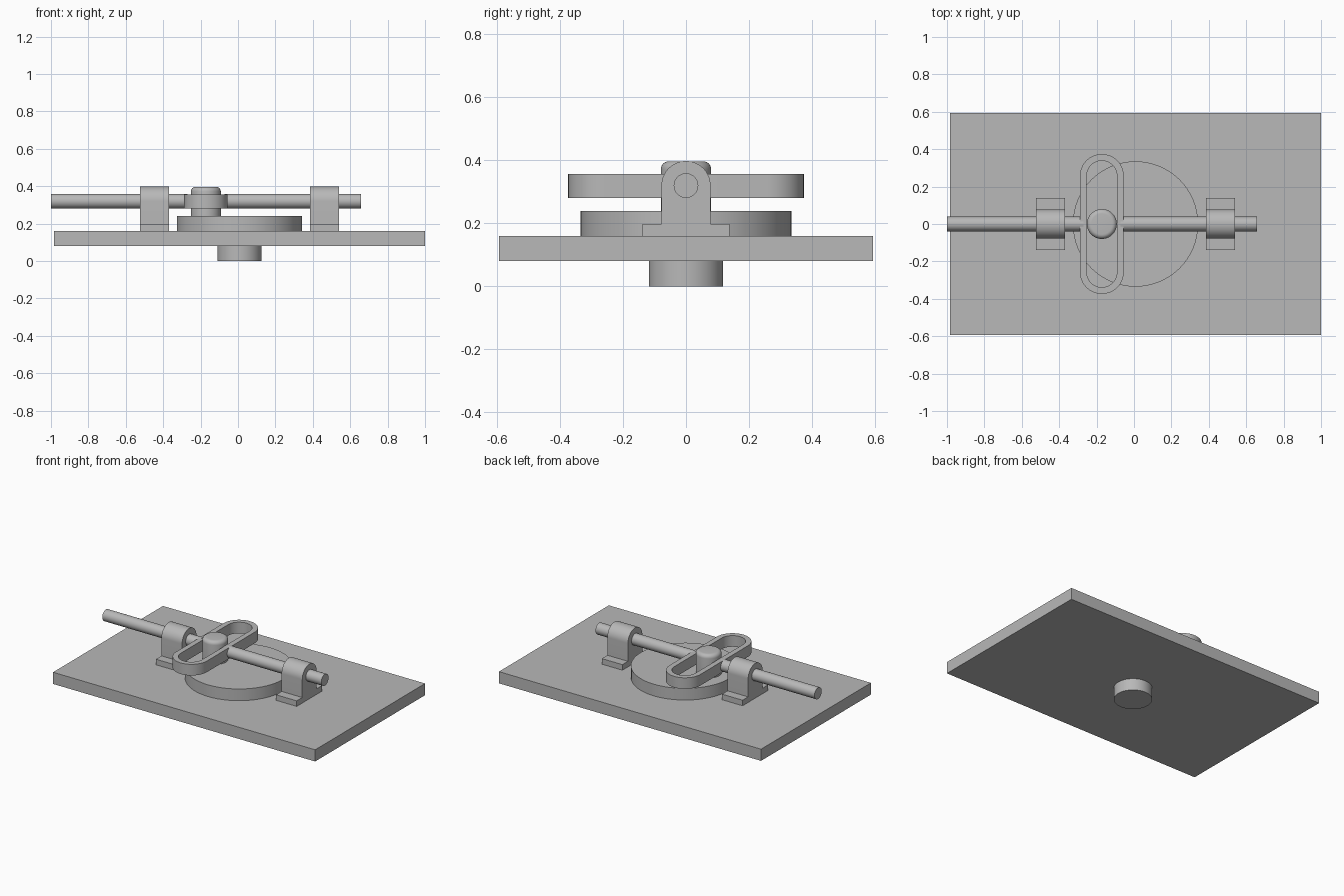
import bpy, bmesh, math
from mathutils import Vector

cube = bpy.data.objects.get("Cube")
if cube:
    bpy.data.objects.remove(cube, do_unlink=True)

steel = bpy.data.materials.new("plain grey")
steel.use_nodes = True
GREY = (0.48, 0.48, 0.48, 1)
steel.diffuse_color = GREY
steel.node_tree.nodes["Principled BSDF"].inputs["Base Color"].default_value = GREY

CENTRE_X = 0.008
PIN_X = -0.172
ROD_Z = 0.32
SEGMENTS = 64


def arc(radius, start, end, steps):
    """Points of an arc, angles in degrees, both ends included."""
    angles = [math.radians(start + (end - start) * i / steps) for i in range(steps + 1)]
    return [(radius * math.cos(a), radius * math.sin(a)) for a in angles]


def loft(name, rings, closed=False):
    """Skin a row of equal-length rings; cap the ends unless it closes on itself."""
    bm = bmesh.new()
    loops = [[bm.verts.new(p) for p in ring] for ring in rings]
    pairs = list(zip(loops, loops[1:]))
    if closed:
        pairs.append((loops[-1], loops[0]))
    else:
        bm.faces.new(loops[0])
        bm.faces.new(loops[-1])
    n = len(loops[0])
    for a, b in pairs:
        for i in range(n):
            j = (i + 1) % n
            bm.faces.new((a[i], a[j], b[j], b[i]))
    bmesh.ops.recalc_face_normals(bm, faces=bm.faces)
    mesh = bpy.data.meshes.new(name)
    bm.to_mesh(mesh)
    bm.free()
    mesh.materials.append(steel)
    obj = bpy.data.objects.new(name, mesh)
    bpy.context.collection.objects.link(obj)
    bpy.ops.object.select_all(action='DESELECT')
    obj.select_set(True)
    bpy.context.view_layer.objects.active = obj
    bpy.ops.object.shade_smooth_by_angle(angle=math.radians(30))
    return obj


def turned(name, x, profile):
    """Round part on a vertical axis from (radius, height) pairs."""
    rings = [[(x + px, py, z) for px, py in arc(r, 0, 360, SEGMENTS)[:-1]]
             for r, z in profile]
    return loft(name, rings)


def along_x(name, profile, x0, x1):
    """Extrude a (y, z) profile along x."""
    return loft(name, [[(x, y, z) for y, z in profile] for x in (x0, x1)])


# Base plate
along_x("base_plate", [(-0.594, 0.08), (0.594, 0.08), (0.594, 0.16), (-0.594, 0.16)],
        -0.984, 1.0)

# Drive hub below the plate and crank disc above it
turned("drive_hub", CENTRE_X, [(0.118, 0), (0.118, 0.08)])
turned("crank_disc", CENTRE_X, [(0.335, 0.16), (0.335, 0.24)])

# Crank pin with a rounded top edge
FILLET, PIN_R, PIN_TOP = 0.025, 0.08, 0.397
rounding = [(PIN_R - FILLET + c, PIN_TOP - FILLET + s) for c, s in arc(FILLET, 0, 90, 6)]
turned("crank_pin", PIN_X, [(PIN_R, 0.24)] + rounding)


# Slotted yoke
def stadium(radius, z, half=0.257):
    top = [(PIN_X + x, half + y, z) for x, y in arc(radius, 0, 180, 32)]
    bottom = [(PIN_X + x, -half + y, z) for x, y in arc(radius, 180, 360, 32)]
    return top + bottom


OUTER, INNER = 0.117, 0.081
loft("slotted_yoke", [stadium(OUTER, 0.281), stadium(OUTER, 0.357),
                      stadium(INNER, 0.357), stadium(INNER, 0.281)], closed=True)

# Slider rods on either side of the yoke
rod_profile = [(y, ROD_Z + z) for y, z in arc(0.039, 0, 360, 48)[:-1]]
wall = (OUTER + INNER) / 2
along_x("right_slider_rod", rod_profile, -1.0, PIN_X - wall)
along_x("left_slider_rod", rod_profile, PIN_X + wall, 0.658)

# Guide brackets with feet and rounded heads
foot = [(0.138, 0.16), (0.138, 0.198), (0.078, 0.198)]
head = [(y, ROD_Z + z) for y, z in arc(0.078, 0, 180, 32)]
bracket_profile = foot + head + [(-y, z) for y, z in reversed(foot)]
for side, offset in (("right", -0.455), ("left", 0.455)):
    x = CENTRE_X + offset
    along_x(side + "_guide_bracket", bracket_profile, x - 0.078, x + 0.078)
